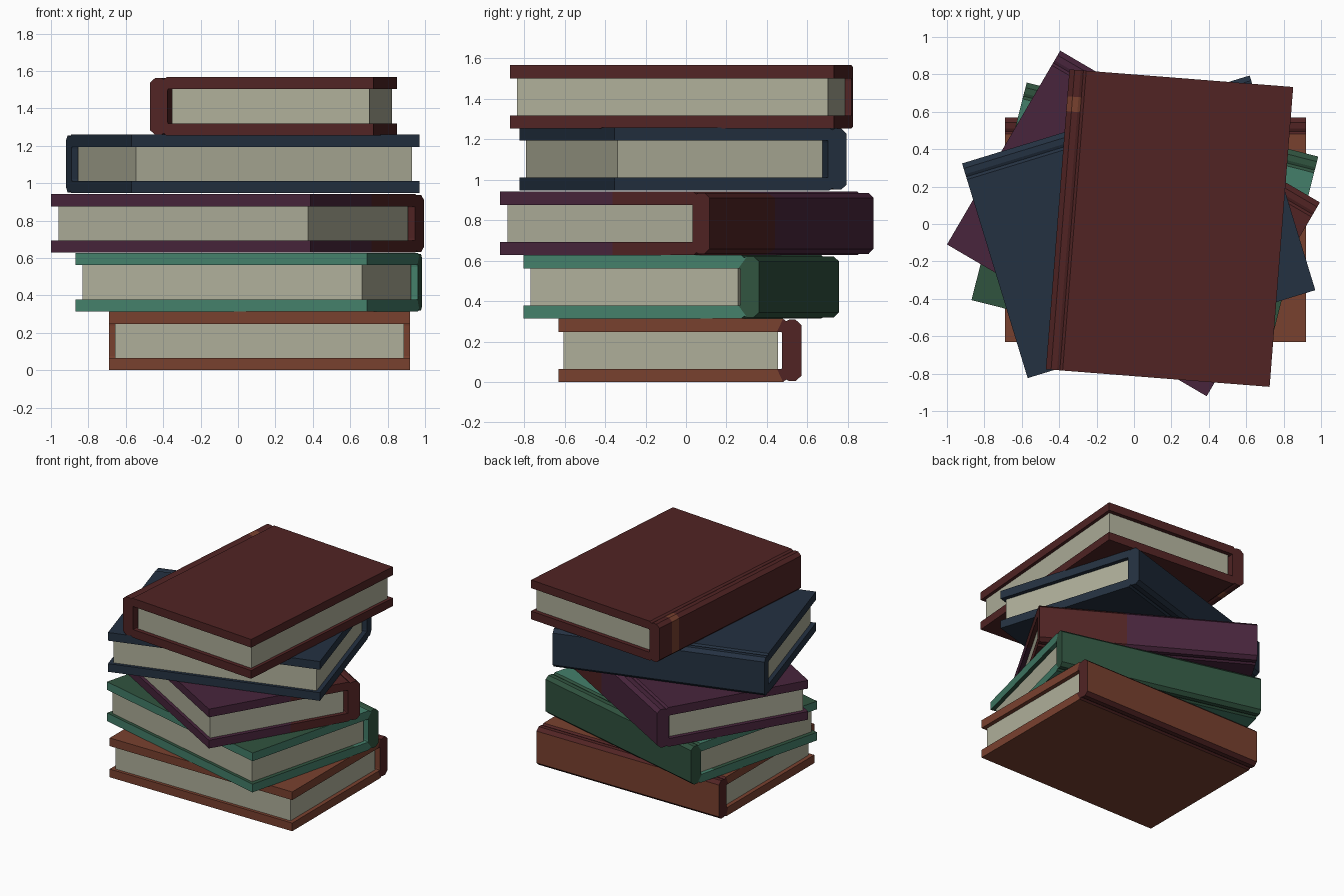
import bpy
import bmesh
from math import radians
from mathutils import Matrix

cube = bpy.data.objects.get("Cube")
if cube:
    bpy.data.objects.remove(cube, do_unlink=True)


def material(name, *srgb):
    """Flat colour from 0-255 sRGB values."""
    col = [((c / 255 + 0.055) / 1.055) ** 2.4 for c in srgb] + [1.0]
    m = bpy.data.materials.new(name)
    m.use_nodes = True
    m.diffuse_color = col
    m.node_tree.nodes["Principled BSDF"].inputs["Base Color"].default_value = col
    return m


paper = material("paper", 175, 175, 154)
tan = material("leather brown", 121, 65, 47)
red = material("dark red", 81, 36, 36)
navy = material("navy", 36, 49, 65)
purple = material("purple", 72, 37, 60)
green = material("dark green", 48, 83, 63)
teal = material("teal", 68, 127, 106)

LENGTH, HEIGHT, BOARD = 1.608, 0.313, 0.065

# Lower half of the case section: outer and inner (y, z), fore edge to spine
OUTER = [(-0.6, 0), (0.38, 0), (0.51, 0), (0.525, 0.012),
         (0.54, 0.005), (0.572, 0.005), (0.6, 0.03)]
INNER = [(-0.6, BOARD), (0.38, BOARD), (0.48, BOARD), (0.487, BOARD),
         (0.495, BOARD), (0.503, BOARD), (0.505, 0.075)]


def mirrored(points):
    return points + [(y, HEIGHT - z) for y, z in reversed(points)]


def finish(name, bm, mats, place):
    mesh = bpy.data.meshes.new(name)
    bm.to_mesh(mesh)
    bm.free()
    for m in mats:
        mesh.materials.append(m)
    ob = bpy.data.objects.new(name, mesh)
    ob.matrix_world = place
    bpy.context.scene.collection.objects.link(ob)


def book(name, x, y, z, angle, main, accent=None, cuts=(), rule=None):
    place = Matrix.Translation((x, y, z)) @ Matrix.Rotation(radians(angle), 4, "Z")

    # Case: covers, hinge grooves and spine
    bm = bmesh.new()
    rows = [[bm.verts.new((-LENGTH / 2, *p)) for p in mirrored(half)]
            for half in (OUTER, INNER)]
    out, inn = rows
    cap = [bm.faces.new((out[i], out[i + 1], inn[i + 1], inn[i]))
           for i in range(len(out) - 1)]
    geom = bmesh.ops.extrude_face_region(bm, geom=cap, use_keep_orig=True)["geom"]
    bmesh.ops.translate(bm, vec=(LENGTH, 0, 0),
                        verts=[v for v in geom if isinstance(v, bmesh.types.BMVert)])
    for co, no in cuts:
        bmesh.ops.bisect_plane(bm, geom=bm.verts[:] + bm.edges[:] + bm.faces[:],
                               plane_co=co, plane_no=no)
    bmesh.ops.recalc_face_normals(bm, faces=bm.faces[:])
    bm.normal_update()
    if rule:
        for f in bm.faces:
            f.material_index = int(rule(f.calc_center_median(), f.normal))
    finish(name + "_cover", bm, [main] + ([accent] if accent else []), place)

    # Page block, set back from the cover edges
    bm = bmesh.new()
    bmesh.ops.create_cube(bm, size=1)
    bmesh.ops.scale(bm, verts=bm.verts, vec=(LENGTH - 0.065, 1.06, HEIGHT - 2 * BOARD))
    bmesh.ops.translate(bm, verts=bm.verts, vec=(0, -0.045, HEIGHT / 2))
    finish(name + "_pages", bm, [paper], place)


# Brown book with red hinges and rounded spine corners
book("brown_book", 0.115, -0.03, 0, 0, tan, red,
     rule=lambda c, n: c.y > 0.5 and n.y < 0.9 and n.y > -0.9)

# Green book with teal board edges and a teal band beside the hinge
book("green_book", 0.058, -0.023, 0.314, -14.25, green, teal,
     rule=lambda c, n: c.y < -0.59 or 0.38 < c.y < 0.515
     or (abs(n.x) > 0.9 and c.y < 0.52))

# Purple book with one red corner
book("purple_book", -0.003, 0.003, 0.628, -30.3, purple, red,
     cuts=[((0.16, 0.6, 0), (0.55, 0.64, 0))],
     rule=lambda c, n: 0.55 * (c.x - 0.16) + 0.64 * (c.y - 0.6) > 0)

# Plain navy book
book("navy_book", 0.025, -0.015, 0.946, 17, navy)

# Red book with a brown band across the spine
book("red_book", 0.19, -0.022, 1.254, 85.5, red, tan,
     cuts=[((0.58, 0, 0), (1, 0, 0)), ((0.66, 0, 0), (1, 0, 0))],
     rule=lambda c, n: 0.58 < c.x < 0.66 and c.y > 0.53)
